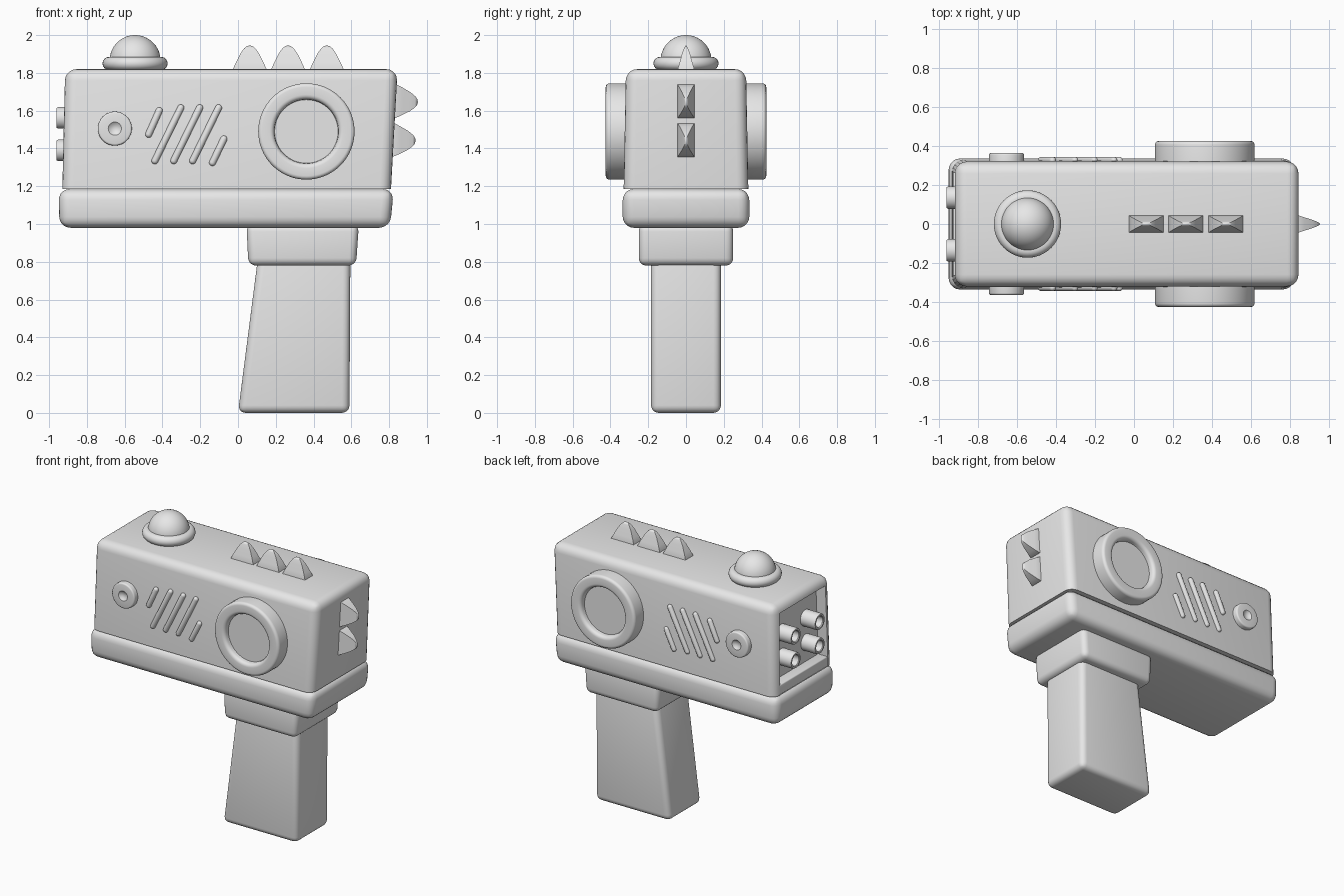
import bpy, bmesh, math
from mathutils import Matrix, Vector

if "Cube" in bpy.data.objects:
    bpy.data.objects.remove(bpy.data.objects["Cube"])

grey = bpy.data.materials.new("plain_grey")
grey.diffuse_color = (0.8, 0.8, 0.8, 1)
grey.use_nodes = True
grey.node_tree.nodes["Principled BSDF"].inputs["Base Color"].default_value = grey.diffuse_color


def finish(name, bm, angle=35):
    bmesh.ops.recalc_face_normals(bm, faces=bm.faces[:])
    me = bpy.data.meshes.new(name)
    bm.to_mesh(me)
    bm.free()
    me.materials.append(grey)
    ob = bpy.data.objects.new(name, me)
    bpy.context.collection.objects.link(ob)
    bpy.ops.object.select_all(action='DESELECT')
    ob.select_set(True)
    bpy.context.view_layer.objects.active = ob
    bpy.ops.object.shade_smooth_by_angle(angle=math.radians(angle))
    return ob


def loft(rings, bottom=True, top=True):
    """Skin closed rings of points; one-point rings become tips."""
    bm = bmesh.new()
    vs = [[bm.verts.new(p) for p in r] for r in rings]
    for a, b in zip(vs, vs[1:]):
        n = max(len(a), len(b))
        for i in range(n):
            j = (i + 1) % n
            if len(a) == 1:
                bm.faces.new((a[0], b[j], b[i]))
            elif len(b) == 1:
                bm.faces.new((a[i], a[j], b[0]))
            else:
                bm.faces.new((a[i], a[j], b[j], b[i]))
    if bottom and len(vs[0]) > 2:
        bm.faces.new(vs[0][::-1])
    if top and len(vs[-1]) > 2:
        bm.faces.new(vs[-1])
    return bm


def rect(x0, x1, y, z):
    return [(x0, -y, z), (x1, -y, z), (x1, y, z), (x0, y, z)]


def block(low, high, width, keep_bottom=False):
    bm = loft([rect(*low), rect(*high)])
    edges = [e for e in bm.edges
             if not (keep_bottom and all(abs(v.co.z - low[3]) < 1e-5 for v in e.verts))]
    bmesh.ops.bevel(bm, geom=edges, offset=width, offset_type='OFFSET', segments=5,
                    profile=0.5, affect='EDGES')
    return bm


def lathe(name, profile, matrix, n=48):
    rings = []
    for r, h in profile:
        if r == 0:
            rings.append([(0, 0, h)])
        else:
            rings.append([(r * math.cos(2 * math.pi * i / n),
                           r * math.sin(2 * math.pi * i / n), h) for i in range(n)])
    bm = loft(rings)
    bm.transform(matrix)
    return finish(name, bm)


def at(pos, direction):
    return Matrix.Translation(pos) @ Vector(direction).to_track_quat('Z', 'Y').to_matrix().to_4x4()


def arc(cr, ch, r, a0, a1, n):
    return [(cr + r * math.cos(math.radians(a0 + (a1 - a0) * i / n)),
             ch + r * math.sin(math.radians(a0 + (a1 - a0) * i / n))) for i in range(n + 1)]


# main housing, with a sunken panel at the -x end
bm = block((-0.93, 0.81, 0.33, 1.185), (-0.915, 0.845, 0.318, 1.82), 0.06, True)
end = max((f for f in bm.faces if f.normal.x < -0.95), key=lambda f: f.calc_area())
ext = bmesh.ops.extrude_face_region(bm, geom=[end])
bmesh.ops.delete(bm, geom=[end], context='FACES_ONLY')
bmesh.ops.translate(bm, vec=(0.075, 0, 0),
                    verts=[v for v in ext['geom'] if isinstance(v, bmesh.types.BMVert)])
finish("housing", bm)
finish("panel_lower_lip", block((-0.928, -0.83, 0.275, 1.185), (-0.925, -0.83, 0.275, 1.255), 0.008))

# base slab, collar and grip
finish("base_slab", block((-0.945, 0.805, 0.335, 0.98), (-0.95, 0.825, 0.335, 1.185), 0.058))
finish("grip_collar", block((0.055, 0.625, 0.25, 0.78), (0.045, 0.64, 0.25, 1.0), 0.04))
finish("grip", block((0.0, 0.59, 0.185, 0.005 - 0.005), (0.108, 0.595, 0.185, 0.84), 0.04))

# dome lamp on its rounded ring
lathe("dome_ring", [(0.15, 1.80)] + arc(0.137, 1.85, 0.035, -60, 90, 10) + [(0, 1.885)],
      Matrix.Translation((-0.545, 0, 0)))
lathe("dome", [(0.135, 1.83)] + arc(0, 1.865, 0.135, 0, 84, 12) + [(0, 2.0)],
      Matrix.Translation((-0.545, 0, 0)))

# parts on both long sides
slats = [(-0.417, 1.60, -0.473, 1.475), (-0.303, 1.615, -0.44, 1.335),
         (-0.203, 1.615, -0.34, 1.335), (-0.103, 1.615, -0.24, 1.335),
         (-0.075, 1.45, -0.135, 1.325)]
for s, side in ((-1, "front"), (1, "back")):
    lathe("round_dial_" + side,
          [(0.255, 0)] + arc(0.235, 0.105, 0.02, 0, 90, 5) + arc(0.195, 0.10, 0.025, 90, 180, 5)
          + [(0.168, 0.085), (0, 0.085)], at((0.362, s * 0.30, 1.49), (0, s, 0)), 64)
    lathe("small_button_" + side,
          [(0.09, 0)] + arc(0.08, 0.053, 0.01, 0, 90, 3) + [(0.035, 0.063), (0.02, 0.05), (0, 0.047)],
          at((-0.652, s * 0.30, 1.505), (0, s, 0)))
    for k, (x1, z1, x0, z0) in enumerate(slats):
        d = Vector((x1 - x0, 0, z1 - z0))
        r, L = 0.018, d.length
        prof = [(0, -r)] + arc(0, 0, r, -75, 0, 4) + arc(0, L, r, 0, 75, 4) + [(0, L + r)]
        lathe("vent_slat_%s_%d" % (side, k + 1), prof, at((x0, s * 0.326, z0), d), 16)

# four tubes in the sunken panel
for y in (-0.135, 0.135):
    for z in (1.39, 1.562):
        lathe("tube", [(0.057, 0), (0.057, 0.122), (0.053, 0.13), (0.042, 0.13),
                       (0.038, 0.125), (0.038, 0.06), (0, 0.06)], at((-0.83, y, z), (-1, 0, 0)), 32)


# spikes on the top and the +x end
def spike(name, matrix, height):
    steps = [(0.09, 0.045, -0.03), (0.09, 0.045, 0.0), (0.073, 0.034, 0.3), (0.05, 0.021, 0.66),
             (0.03, 0.011, 0.88), (0.014, 0.004, 0.98)]
    bm = loft([rect(-a, a, b, h * height) for a, b, h in steps] + [[(0, 0, height)]])
    bm.transform(matrix)
    finish(name, bm)


for k, x in enumerate((0.062, 0.265, 0.47)):
    spike("top_spike_%d" % (k + 1), Matrix.Translation((x, 0, 1.817)), 0.128)
for k, (x, z) in enumerate(((0.834, 1.65), (0.822, 1.445))):
    spike("end_spike_%d" % (k + 1),
          Matrix.Translation((x, 0, z)) @ Matrix.Rotation(math.radians(92), 4, 'Y'), 0.118)
